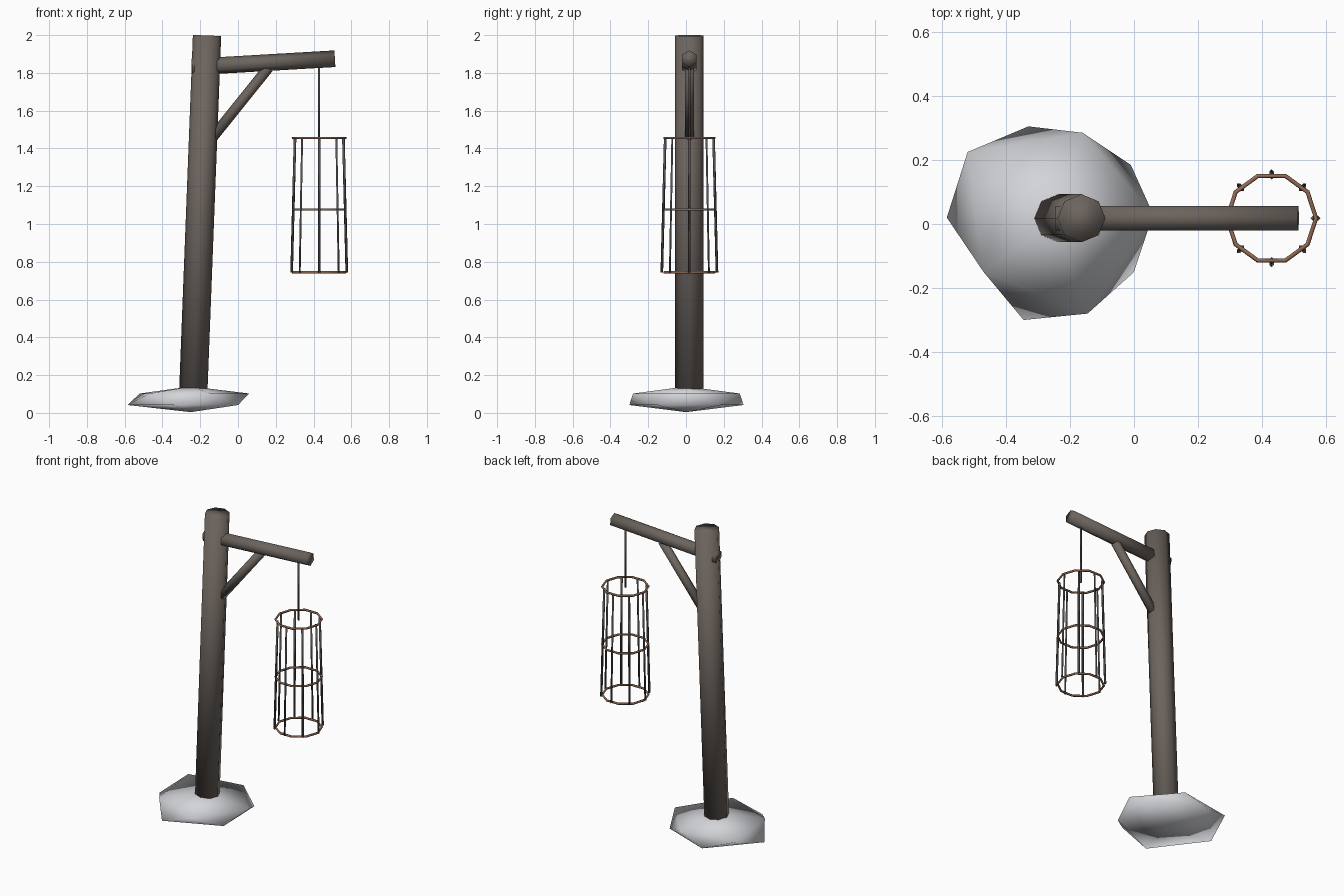
import bpy
from math import atan2, cos, sin, tau
from mathutils import Vector

if "Cube" in bpy.data.objects:
    bpy.data.objects.remove(bpy.data.objects["Cube"], do_unlink=True)


def material(name, rgb):
    m = bpy.data.materials.new(name)
    m.use_nodes = True
    m.diffuse_color = (*rgb, 1)
    m.node_tree.nodes["Principled BSDF"].inputs["Base Color"].default_value = (*rgb, 1)
    return m


WOOD = material("weathered wood", (0.15, 0.127, 0.111))
RUST = material("rusty iron", (0.29, 0.147, 0.09))
IRON = material("dark iron", (0.09, 0.086, 0.08))
STONE = material("pale stone", (0.65, 0.66, 0.69))


def finish(obj, name, mat):
    obj.name = name
    obj.data.materials.append(mat)
    obj.data.shade_smooth()


def rod(name, start, end, radius, sides, mat):
    """Straight prism between two points."""
    start, end = Vector(start), Vector(end)
    axis = end - start
    bpy.ops.mesh.primitive_cylinder_add(vertices=sides, radius=radius, depth=axis.length)
    obj = bpy.context.object
    obj.data.transform(axis.to_track_quat("Z", "Y").to_matrix().to_4x4())
    obj.location = (start + end) / 2
    finish(obj, name, mat)


MID_Y = 0.018

# Squashed, uneven boulder at the foot: outline corners run counterclockwise
OUTLINE = [(0.06, 0.03), (-0.01, 0.185), (-0.16, 0.285), (-0.33, 0.305), (-0.52, 0.225),
           (-0.585, 0.02), (-0.47, -0.15), (-0.345, -0.3), (-0.145, -0.28), (0, -0.15)]
bpy.ops.mesh.primitive_ico_sphere_add(subdivisions=1, radius=1)
stone = bpy.context.object
rim = [v for v in stone.data.vertices if abs(v.co.z) < 0.9]
rim.sort(key=lambda v: (atan2(v.co.y, v.co.x) + 0.1) % tau)
for v in stone.data.vertices:
    v.co = (v.co.x - 0.25, v.co.y, 0.072 + v.co.z * 0.068)
for v, (x, y) in zip(rim, OUTLINE):
    v.co.x, v.co.y = x, y
finish(stone, "base_stone", STONE)

# Leaning post, arm and diagonal brace
rod("post", (-0.238, MID_Y, 0.08), (-0.164, MID_Y, 1.998), 0.075, 8, WOOD)
rod("arm", (-0.244, MID_Y, 1.831), (0.513, MID_Y, 1.875), 0.044, 6, WOOD)
rod("brace", (-0.14, MID_Y, 1.452), (0.16, MID_Y, 1.826), 0.028, 6, WOOD)

# Hanging cage
CX = 0.43
rod("hanging_rod", (CX, MID_Y, 1.45), (CX, MID_Y, 1.85), 0.006, 6, IRON)
for name, z in (("top", 1.456), ("middle", 1.077), ("bottom", 0.744)):
    bpy.ops.mesh.primitive_torus_add(major_segments=10, minor_segments=6, major_radius=0.139,
                                     minor_radius=0.0068, location=(CX, MID_Y, z))
    finish(bpy.context.object, f"cage_{name}_ring", RUST)
for i in range(8):
    c, s = cos(tau * i / 8), sin(tau * i / 8)
    rod(f"cage_bar_{i + 1}", (CX + c * 0.146, MID_Y + s * 0.146, 0.744),
        (CX + c * 0.128, MID_Y + s * 0.128, 1.456), 0.007, 4, IRON)
